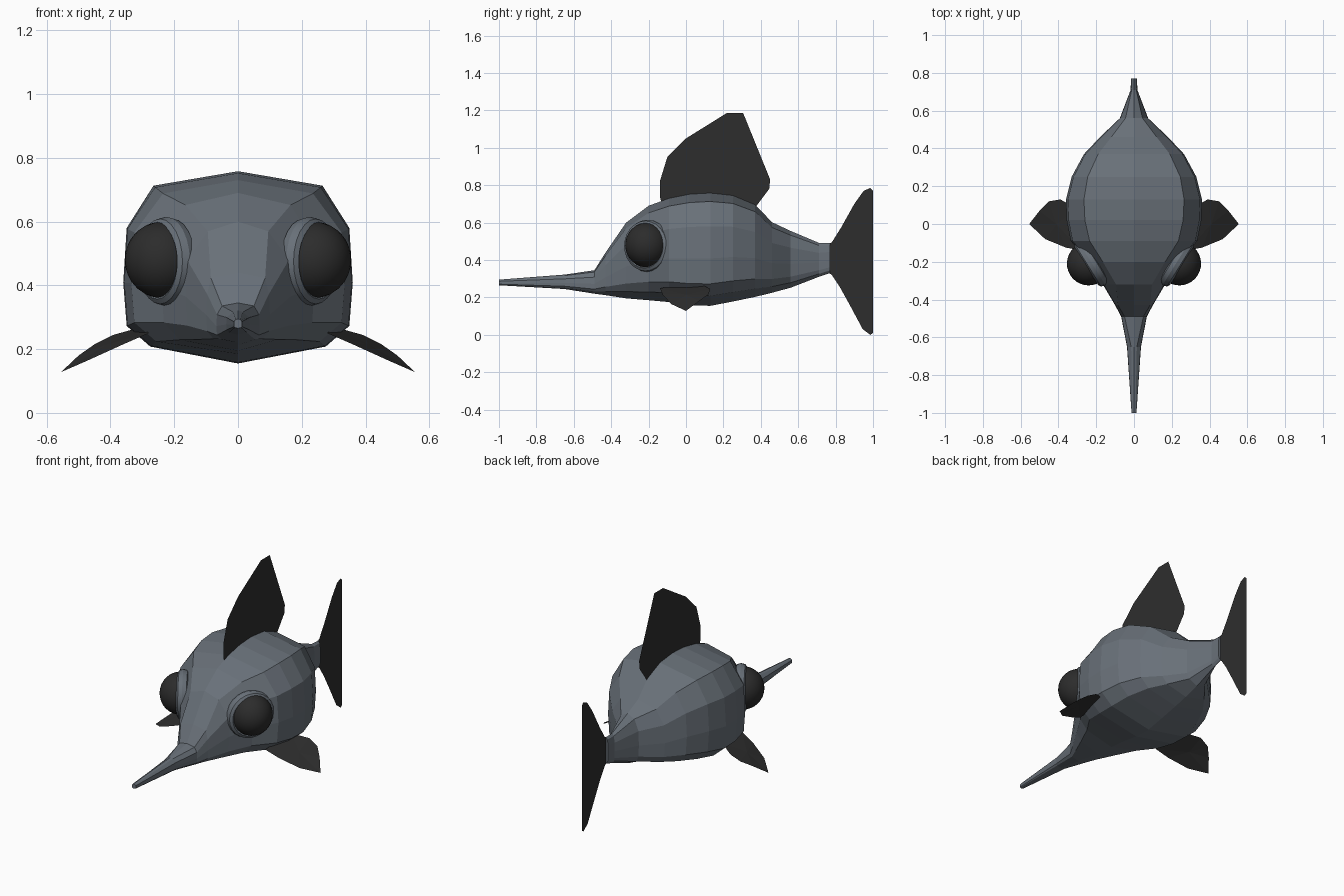
import bpy, bmesh, math
from mathutils import Vector

if "Cube" in bpy.data.objects:
    bpy.data.objects.remove(bpy.data.objects["Cube"])


def material(name, rgb):
    m = bpy.data.materials.new(name)
    m.diffuse_color = (*rgb, 1)
    m.use_nodes = True
    m.node_tree.nodes["Principled BSDF"].inputs["Base Color"].default_value = m.diffuse_color
    return m


SKIN = material("slate_skin", (0.14, 0.163, 0.19))
FIN = material("dark_fin", (0.027, 0.027, 0.027))
EYE = material("black_eye", (0.025, 0.025, 0.025))


def make_object(name, verts, faces, mat):
    me = bpy.data.meshes.new(name)
    me.from_pydata(verts, [], faces)
    me.materials.append(mat)
    ob = bpy.data.objects.new(name, me)
    bpy.context.collection.objects.link(ob)
    return ob


# Body: stations of y, top z, bottom z, half width, shoulder half width
stations = [
    (-1.00, 0.295, 0.265, 0.013, 0.008),
    (-0.65, 0.322, 0.245, 0.037, 0.015),
    (-0.49, 0.345, 0.220, 0.068, 0.050),
    (-0.43, 0.440, 0.212, 0.100, 0.085),
    (-0.32, 0.600, 0.195, 0.165, 0.095),
    (-0.20, 0.690, 0.185, 0.240, 0.165),
    (-0.09, 0.730, 0.175, 0.335, 0.235),
    (0.02, 0.752, 0.158, 0.357, 0.260),
    (0.13, 0.758, 0.155, 0.360, 0.265),
    (0.25, 0.745, 0.178, 0.330, 0.245),
    (0.37, 0.695, 0.203, 0.265, 0.190),
    (0.46, 0.602, 0.225, 0.180, 0.120),
    (0.56, 0.555, 0.252, 0.075, 0.045),
    (0.71, 0.492, 0.310, 0.018, 0.012),
    (0.77, 0.490, 0.330, 0.016, 0.011),
]
# Side points as fractions of half width and of height
side = [(0.97, 0.705), (1.0, 0.42), (0.97, 0.195), (0.765, 0.088)]
verts, faces = [], []
for y, top, bot, w, sx in stations:
    h = top - bot
    half = [(sx, bot + 0.925 * h)] + [(w * fx, bot + h * fz) for fx, fz in side]
    ring = [(0, top)] + half + [(0, bot)] + [(-x, z) for x, z in reversed(half)]
    verts += [(x, y, z) for x, z in ring]
n = 12
for s in range(len(stations) - 1):
    for i in range(n):
        j = (i + 1) % n
        faces.append((s * n + i, s * n + j, (s + 1) * n + j, (s + 1) * n + i))
faces += [tuple(range(n - 1, -1, -1)),
          tuple(range((len(stations) - 1) * n, len(stations) * n))]
body = make_object("body", verts, faces, SKIN)
bm = bmesh.new()
bm.from_mesh(body.data)
bmesh.ops.recalc_face_normals(bm, faces=bm.faces)
bm.to_mesh(body.data)
bm.free()


# Upright fins: thin sheets on the centre plane
def upright_fin(name, outline):
    make_object(name, [(0, y, z) for y, z in outline],
                [tuple(range(len(outline)))], FIN)


upright_fin("dorsal_fin", [
    (-0.12, 0.66), (-0.14, 0.74), (-0.14, 0.82), (-0.10, 0.95), (0.0, 1.05),
    (0.22, 1.187), (0.305, 1.187), (0.45, 0.83), (0.445, 0.78), (0.37, 0.68),
    (0.30, 0.66)])
upright_fin("tail_fin", [
    (0.75, 0.34), (0.75, 0.48), (0.78, 0.495), (0.83, 0.575), (0.90, 0.70),
    (0.95, 0.77), (0.985, 0.785), (1.0, 0.77), (1.0, 0.01), (0.985, 0.0),
    (0.945, 0.03), (0.87, 0.17), (0.82, 0.26), (0.78, 0.32)])

# Side fins, eyes and eye rims, one per side
fin_rim = [(0.28, -0.14, 0.25), (0.36, -0.125, 0.215), (0.47, -0.08, 0.165),
           (0.555, 0.0, 0.128), (0.50, 0.07, 0.18), (0.45, 0.12, 0.215),
           (0.39, 0.13, 0.245), (0.30, 0.08, 0.27)]
for sgn, tag in ((1, "right"), (-1, "left")):
    pts = [(sgn * x, y, z) for x, y, z in fin_rim + [(0.41, 0.0, 0.215)]]
    tris = [(i, (i + 1) % 8, 8)[::sgn] for i in range(8)]
    make_object(tag + "_side_fin", pts, tris, FIN)

    axis = Vector((sgn * 0.85, -0.53, 0))
    rot = axis.to_track_quat('Z', 'Y').to_euler()
    bpy.ops.mesh.primitive_uv_sphere_add(
        segments=28, ring_count=16, radius=0.115,
        location=(sgn * 0.24, -0.21, 0.48), rotation=rot)
    eye = bpy.context.object
    eye.name = tag + "_eye"
    eye.scale = (1, 1.04, 1)
    eye.data.materials.append(EYE)
    bpy.ops.object.shade_smooth()

    bpy.ops.mesh.primitive_torus_add(
        major_segments=24, minor_segments=8, major_radius=0.118,
        minor_radius=0.022, location=(sgn * 0.225, -0.205, 0.475), rotation=rot)
    rim = bpy.context.object
    rim.name = tag + "_eye_rim"
    rim.scale = (1, 1.0, 1.5)
    rim.data.materials.append(SKIN)
    bpy.ops.object.shade_smooth_by_angle(angle=math.radians(40))
